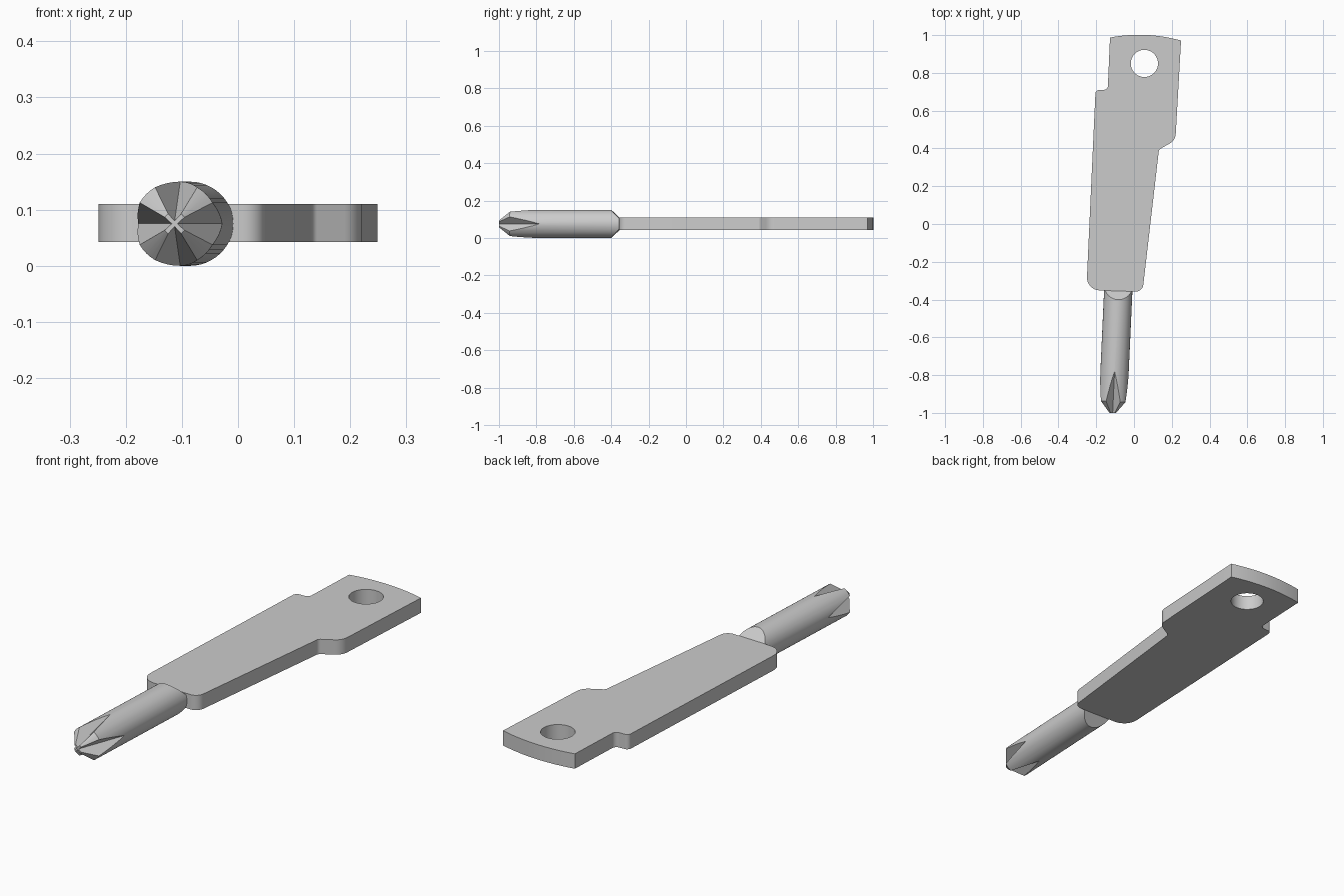
import bpy, bmesh
from math import sin, cos, tan, pi
from mathutils import Vector, Matrix

if "Cube" in bpy.data.objects:
    bpy.data.objects.remove(bpy.data.objects["Cube"])

MID_Z, TILT = 0.076, 0.0458


def add_mesh(name, bm, matrix=Matrix()):
    bmesh.ops.recalc_face_normals(bm, faces=bm.faces)
    bm.transform(matrix)
    me = bpy.data.meshes.new(name)
    bm.to_mesh(me)
    bm.free()
    ob = bpy.data.objects.new(name, me)
    bpy.context.collection.objects.link(ob)
    return ob


def activate(ob):
    bpy.ops.object.select_all(action='DESELECT')
    ob.select_set(True)
    bpy.context.view_layer.objects.active = ob


def rounded(corners, steps=8):
    """Outline with each corner (x, y, radius) replaced by a tangent arc."""
    pts = []
    for i, (x, y, r) in enumerate(corners):
        p = Vector((x, y))
        if r == 0:
            pts.append(p)
            continue
        a = (Vector(corners[i - 1][:2]) - p).normalized()
        b = (Vector(corners[(i + 1) % len(corners)][:2]) - p).normalized()
        half = a.angle(b) / 2
        c = p + (a + b).normalized() * r / sin(half)
        start = p + a * r / tan(half) - c
        end = p + b * r / tan(half) - c
        sweep = start.angle(end)
        for k in range(steps + 1):
            t = k / steps
            pts.append(c + (start * sin((1 - t) * sweep) + end * sin(t * sweep)) / sin(sweep))
    return pts


# Flat handle plate: rounded outline with an arched end
left, right = Vector((-0.127, 0.987)), Vector((0.249, 0.971))
arch = []
for k in range(1, 16):
    t = k / 16
    p = right.lerp(left, t) + Vector((0.04, 1)).normalized() * 0.022 * 4 * t * (1 - t)
    arch.append((p.x, p.y, 0))
outline = rounded([(-0.2035, 0.709, 0.02), (-0.252, -0.349, 0.068), (0.045, -0.359, 0.04),
                   (0.132, 0.394, 0.02), (0.219, 0.443, 0.06), (*right, 0), *arch,
                   (*left, 0), (-0.139, 0.711, 0.022)])
hole = [(0.055 + 0.072 * cos(k * pi / 24), 0.85 + 0.072 * sin(k * pi / 24)) for k in range(48)]

curve = bpy.data.curves.new("handle_plate", 'CURVE')
curve.dimensions, curve.fill_mode, curve.extrude = '2D', 'BOTH', 0.034
for loop in (outline, hole):
    s = curve.splines.new('POLY')
    s.points.add(len(loop) - 1)
    for pt, p in zip(s.points, loop):
        pt.co = (p[0], p[1], 0, 1)
    s.use_cyclic_u = True
plate = bpy.data.objects.new("handle_plate", curve)
plate.location.z = MID_Z
bpy.context.collection.objects.link(plate)
activate(plate)
bpy.ops.object.convert(target='MESH')
bpy.ops.object.shade_smooth_by_angle(angle=0.5)

# Round shaft with a conical nose, lying along local +y from the tip
place = Matrix.Translation((-0.113, -1, MID_Z - 0.001)) @ Matrix.Rotation(-TILT, 4, 'Z')
N = 48
bm = bmesh.new()
rings = [[bm.verts.new((r * cos(2 * pi * k / N), y, r * sin(2 * pi * k / N))) for k in range(N)]
         for y, r in ((0, 0.021), (0.06, 0.075), (0.65, 0.075))]
for a, b in zip(rings, rings[1:]):
    for k in range(N):
        bm.faces.new((a[k], a[(k + 1) % N], b[(k + 1) % N], b[k]))
bm.faces.new(rings[0])
bm.faces.new(rings[-1])
# slanted flats where the shaft meets the plate, above and below
for side in (1, -1):
    bmesh.ops.bisect_plane(bm, geom=bm.verts[:] + bm.edges[:] + bm.faces[:],
                           plane_co=(0, 0.6, side * 0.075), plane_no=(0, 1, side), clear_outer=True)
    bmesh.ops.holes_fill(bm, edges=[e for e in bm.edges if e.is_boundary])
shaft = add_mesh("driver_shaft", bm, place)

# Four V grooves that make the cross tip
cutters = []
for q in range(4):
    bm = bmesh.new()
    ends = []
    for y in (-0.01, 0.26):
        root = 0.005 + 0.07 * y / 0.22
        w = 0.92 * (0.2 - root)
        ends.append([bm.verts.new(c) for c in ((root, y, 0), (0.2, y, w), (0.2, y, -w))])
    a, b = ends
    bm.faces.new(a)
    bm.faces.new(b)
    for k in range(3):
        bm.faces.new((a[k], a[(k + 1) % 3], b[(k + 1) % 3], b[k]))
    cut = add_mesh("groove_cutter", bm, place @ Matrix.Rotation(q * pi / 2, 4, 'Y'))
    cut.hide_render = True
    cutters.append(cut)
    mod = shaft.modifiers.new("groove", 'BOOLEAN')
    mod.operation, mod.solver, mod.object = 'DIFFERENCE', 'EXACT', cut
activate(shaft)
for mod in shaft.modifiers[:]:
    bpy.ops.object.modifier_apply(modifier=mod.name)
for cut in cutters:
    bpy.data.objects.remove(cut)
bpy.ops.object.shade_smooth_by_angle(angle=0.4)
